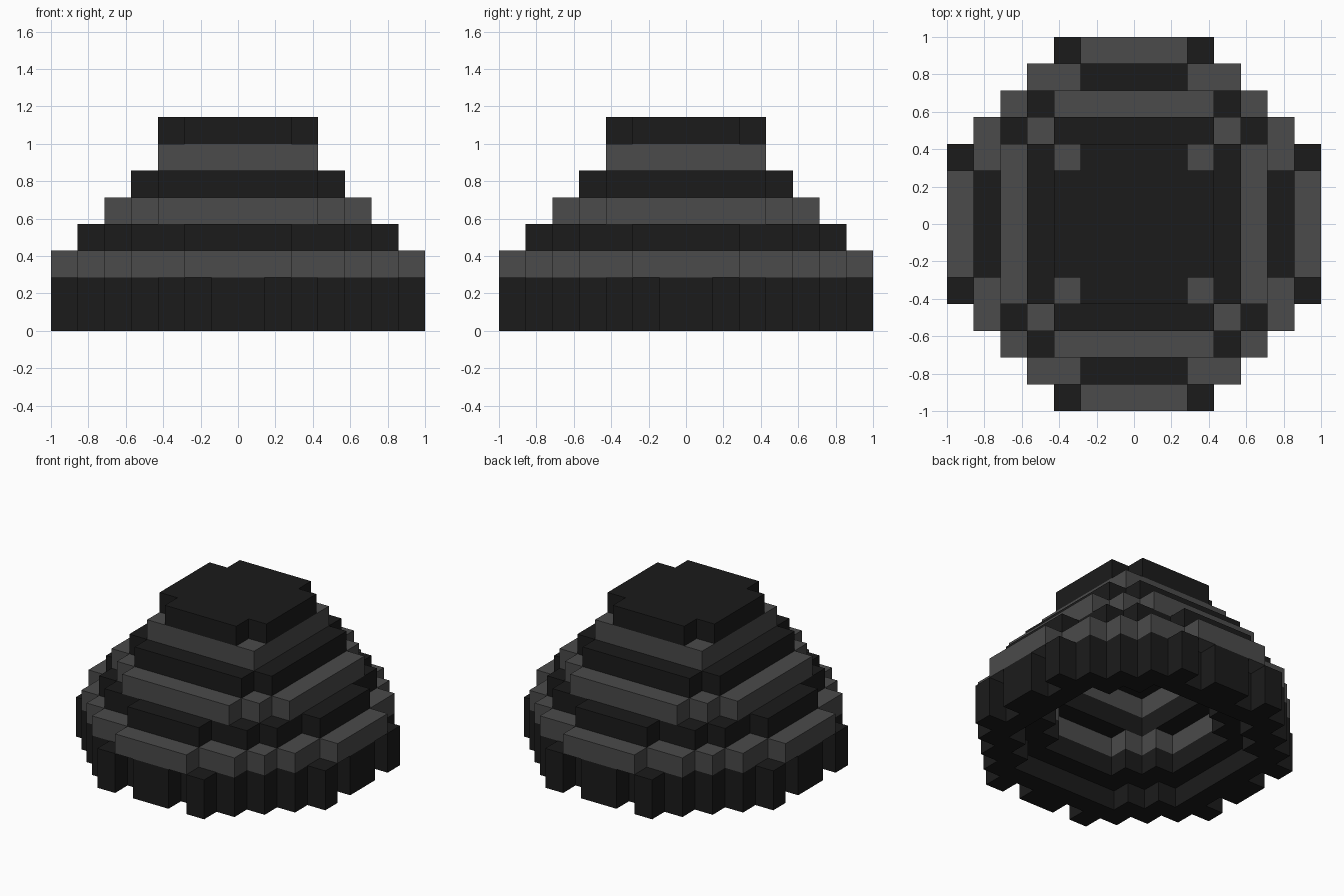
import bpy
import bmesh

cube = bpy.data.objects.get("Cube")
if cube:
    bpy.data.objects.remove(cube, do_unlink=True)

U = 1 / 7  # edge length of one block


def make_material(name, value):
    mat = bpy.data.materials.new(name)
    mat.use_nodes = True
    colour = (value, value, value, 1)
    mat.diffuse_color = colour
    bsdf = mat.node_tree.nodes["Principled BSDF"]
    bsdf.inputs["Base Color"].default_value = colour
    bsdf.inputs["Roughness"].default_value = 0.9
    return mat


CHARCOAL = make_material("charcoal", 0.011)
GREY = make_material("grey", 0.069)


def block_layer(name, level, rows, mat):
    """One layer of blocks; rows describe a quadrant from the centre outwards."""
    quadrant = {(i, j) for j, row in enumerate(rows)
                for i, c in enumerate(row) if c == "#"}
    cells = {(a, b) for i, j in quadrant
             for a in (i, -i - 1) for b in (j, -j - 1)}
    bm = bmesh.new()

    def quad(points):
        bm.faces.new([bm.verts.new((x * U, y * U, z * U)) for x, y, z in points])

    lo, hi = level, level + 1
    for i, j in sorted(cells):
        corners = [(i, j), (i + 1, j), (i + 1, j + 1), (i, j + 1)]
        quad([(x, y, hi) for x, y in corners])
        quad([(x, y, lo) for x, y in reversed(corners)])
        # side walls only where there is no neighbouring block
        neighbours = [(i, j - 1), (i + 1, j), (i, j + 1), (i - 1, j)]
        for k, other in enumerate(neighbours):
            if other not in cells:
                (ax, ay), (bx, by) = corners[k], corners[(k + 1) % 4]
                quad([(ax, ay, lo), (bx, by, lo), (bx, by, hi), (ax, ay, hi)])
    bmesh.ops.remove_doubles(bm, verts=bm.verts, dist=U * 0.01)
    mesh = bpy.data.meshes.new(name)
    bm.to_mesh(mesh)
    bm.free()
    mesh.materials.append(mat)
    obj = bpy.data.objects.new(name, mesh)
    bpy.context.collection.objects.link(obj)


# Notched bottom rim, then the stepped hollow dome up to the solid cap
LAYERS = [
    ("bottom_rim", CHARCOAL,
     [".....##", ".....#", ".....##", "....##", "...##", "####", "#.#"]),
    ("base_ring", CHARCOAL,
     ["....###", "....##", "...####", "..####", "#####", "####", "#.#"]),
    ("lower_grey_band", GREY,
     ["....###", "....###", "...###", "..####", "#####", "####", "##"]),
    ("lower_dark_band", CHARCOAL,
     ["...###", "...###", "...##", "#####", "####", "##"]),
    ("middle_grey_band", GREY,
     ["...##", "...##", "...##", "####", "###"]),
    ("upper_dark_band", CHARCOAL,
     ["..##", "..##", "####", "###"]),
    ("upper_grey_band", GREY,
     ["..#", "..#", "###"]),
    ("top_cap", CHARCOAL,
     ["###", "###", "##"]),
]
for level, (name, mat, rows) in enumerate(LAYERS):
    block_layer(name, level, rows, mat)
